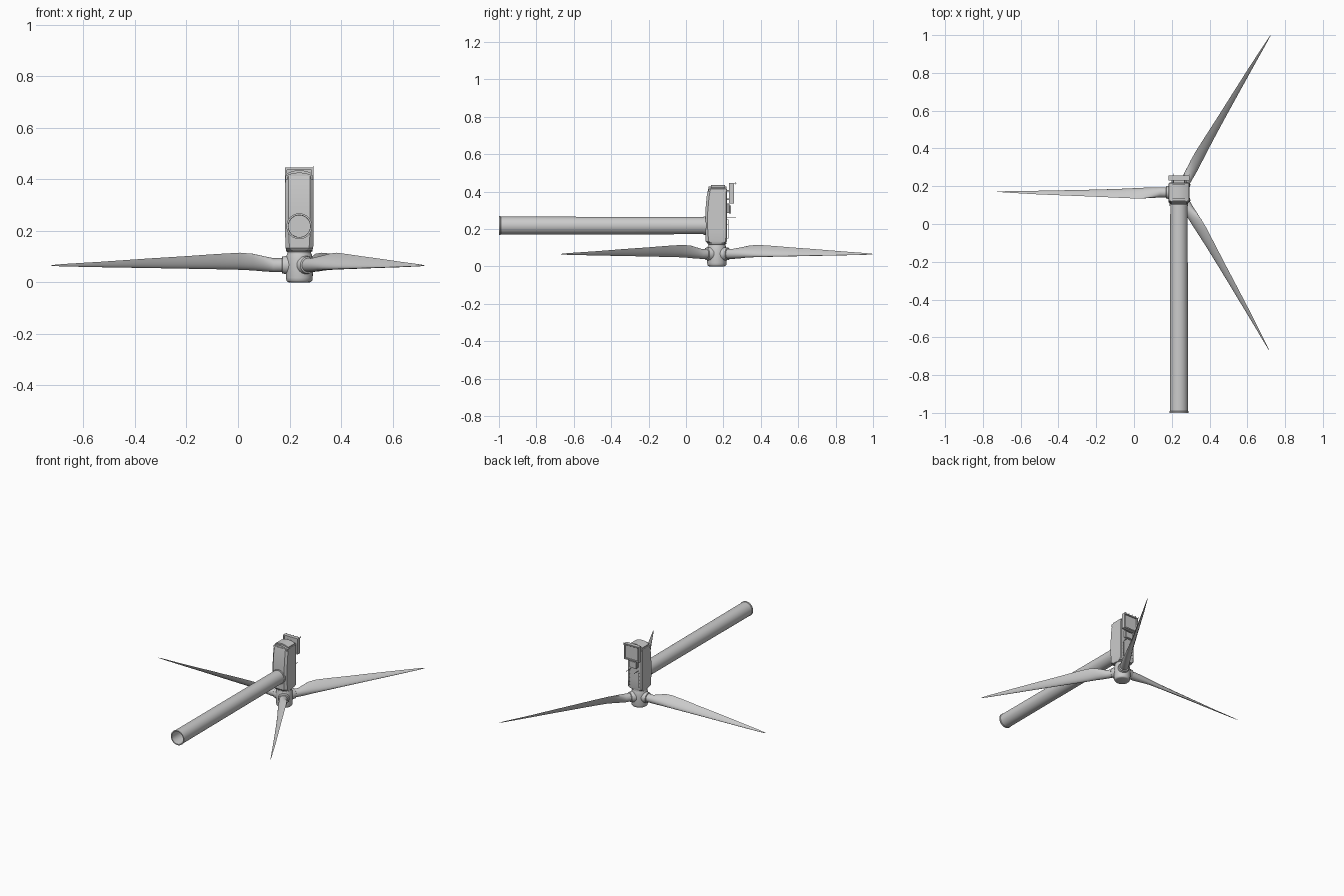
import bpy, bmesh
from math import sin, cos, pi, radians
from mathutils import Vector, Matrix

if "Cube" in bpy.data.objects:
    bpy.data.objects.remove(bpy.data.objects["Cube"])

CX, CY, HUB_Z = 0.238, 0.167, 0.067   # rotor axis and blade plane
TOWER_Z = 0.218


def finish(name, bm, smooth=True, angle=35):
    bmesh.ops.recalc_face_normals(bm, faces=bm.faces)
    me = bpy.data.meshes.new(name)
    bm.to_mesh(me)
    bm.free()
    ob = bpy.data.objects.new(name, me)
    bpy.context.collection.objects.link(ob)
    if smooth:
        bpy.ops.object.select_all(action='DESELECT')
        bpy.context.view_layer.objects.active = ob
        ob.select_set(True)
        bpy.ops.object.shade_smooth_by_angle(angle=radians(angle))
    return ob


def loft(name, rings, matrix=Matrix(), caps=True, closed=False, **kw):
    bm = bmesh.new()
    loops = [[bm.verts.new(matrix @ Vector(p)) for p in ring] for ring in rings]
    n = len(loops[0])
    pairs = list(zip(loops, loops[1:])) + ([(loops[-1], loops[0])] if closed else [])
    for a, b in pairs:
        for i in range(n):
            j = (i + 1) % n
            bm.faces.new((a[i], a[j], b[j], b[i]))
    if caps and not closed:
        bm.faces.new(loops[0])
        bm.faces.new(loops[-1])
    return finish(name, bm, **kw)


def circle(r, z, n=48):
    return [(r * cos(2 * pi * i / n), r * sin(2 * pi * i / n), z) for i in range(n)]


def box(name, x0, x1, y0, y1, z0, z1, bevel=0.0):
    bm = bmesh.new()
    size = Vector((x1 - x0, y1 - y0, z1 - z0))
    mid = Vector(((x0 + x1) / 2, (y0 + y1) / 2, (z0 + z1) / 2))
    bmesh.ops.create_cube(bm, size=1, matrix=Matrix.Translation(mid) @ Matrix.Diagonal((*size, 1)))
    if bevel:
        bmesh.ops.bevel(bm, geom=bm.edges[:], offset=bevel, segments=2, affect='EDGES', profile=0.5)
    return finish(name, bm, smooth=False)


# Tower: hollow tapered tube along y with a flange at the foot
tower_m = Matrix.Translation((CX, 0, TOWER_Z)) @ Matrix.Rotation(radians(-90), 4, 'X')
tower = [(0.050, -1), (0.050, -0.992), (0.048, -0.99), (0.046, 0.10), (0.046, 0.115),
         (0.042, 0.115), (0.042, -0.99), (0.043, -1)]
loft("tower", [circle(r, y) for r, y in tower], tower_m, closed=True)
loft("yaw_ring", [circle(0.049, 0.094), circle(0.049, 0.112)], tower_m)

# Nacelle: chamfered box lofted along the rotor axis
def nacelle_ring(hw, y0, y1, c_low, c_top, z):
    return [(CX - hw, y0 + c_low, z), (CX - hw + c_low, y0, z), (CX + hw - c_low, y0, z),
            (CX + hw, y0 + c_low, z), (CX + hw, y1 - c_top, z), (CX + hw - c_top, y1, z),
            (CX - hw + c_top, y1, z), (CX - hw, y1 - c_top, z)]

sections = [(0.050, 0.113, 0.214, 0.022, 0.014, 0.124), (0.054, 0.105, 0.218, 0.016, 0.006, 0.134),
            (0.055, 0.103, 0.219, 0.013, 0.005, 0.20), (0.055, 0.103, 0.219, 0.013, 0.005, 0.29),
            (0.055, 0.110, 0.219, 0.013, 0.005, 0.37), (0.054, 0.118, 0.218, 0.013, 0.005, 0.413)]
loft("nacelle", [nacelle_ring(*s) for s in sections], angle=25)

# Arched rear covers, stepped
def arch(name, hw, y0, y1, z_side, z_mid):
    top = [(CX + hw * t, z_mid - (z_mid - z_side) * t * t) for t in [i / 8 - 1 for i in range(17)]]
    prof = [(CX - hw, 0.40)] + top + [(CX + hw, 0.40)]
    loft(name, [[(x, y, z) for x, z in prof] for y in (y0, y1)])

arch("rear_cover", 0.053, 0.121, 0.217, 0.414, 0.426)
arch("rear_vent", 0.050, 0.135, 0.208, 0.422, 0.435)

# Bearing neck between hub and nacelle
axis = Matrix.Translation((CX, CY - 0.002, 0))
loft("main_bearing", [circle(0.046, 0.10), circle(0.046, 0.118), circle(0.051, 0.12),
                      circle(0.051, 0.126)], axis)

# Hub with softly rounded nose
hub = [(0.040, 0.0), (0.046, 0.002), (0.050, 0.007), (0.052, 0.018), (0.053, 0.06),
       (0.052, 0.09), (0.049, 0.105), (0.047, 0.112)]
loft("hub", [circle(r, z) for r, z in hub], axis)

# Blades: radius, leading edge (t, z), trailing edge (t, z), thickness, airfoil blend
stations = [(0.05, -.018, -.020, .018, .020, .054, 0), (0.10, -.018, -.020, .018, .020, .054, 0),
            (0.14, -.019, -.019, .025, .033, .049, .4), (0.18, -.019, -.017, .031, .044, .040, .8),
            (0.23, -.019, -.016, .032, .048, .030, 1), (0.32, -.016, -.015, .028, .043, .022, 1),
            (0.45, -.013, -.013, .022, .034, .016, 1), (0.58, -.011, -.011, .017, .026, .011, 1),
            (0.77, -.008, -.008, .009, .013, .006, 1), (0.92, -.006, -.005, .000, .004, .003, 1),
            (0.962, -.005, -.003, -.003, .000, .001, 1)]

def blade_ring(r, t0, z0, t1, z1, th, w, n=32):
    le, te = Vector((t0, z0)), Vector((t1, z1))
    d = (te - le).normalized()
    nor = Vector((-d.y, d.x))
    ring = []
    for i in range(n):
        a = 2 * pi * i / n
        u = 0.5 * (1 - cos(a))
        h = 0.5 * th * sin(a) * ((1 - w) + w * 1.35 * (1 - u) ** 0.6)
        p = le.lerp(te, u) + nor * h
        ring.append((r, p.x, p.y))
    return ring

for k, ang in enumerate((60, 180, 300)):
    m = Matrix.Translation((CX, CY, HUB_Z)) @ Matrix.Rotation(radians(ang), 4, 'Z')
    loft(f"blade_{k + 1}", [blade_ring(*s) for s in stations], m, angle=50)
    sock = m @ Matrix.Rotation(radians(90), 4, 'Y')
    loft(f"blade_socket_{k + 1}", [circle(0.036, 0.025), circle(0.035, 0.056), circle(0.033, 0.060),
                                   circle(0.033, 0.066), circle(0.030, 0.068)], sock)

# Cooler frame on the roof: rails, side posts, recessed panel
L, R = CX - 0.055, CX + 0.055
box("cooler_panel", L + 0.006, R - 0.006, 0.236, 0.248, 0.345, 0.438)
for nm, z in (("lower", 0.337), ("upper", 0.437)):
    box(f"cooler_rail_{nm}", L, R, 0.230, 0.256, z, z + 0.008)
for i, x in enumerate((L, R - 0.007)):
    box(f"cooler_side_{i + 1}", x, x + 0.007, 0.230, 0.256, 0.337, 0.445)
for i, x in enumerate((L + 0.015, R - 0.021)):
    for j, z in enumerate((0.355, 0.40)):
        box(f"cooler_leg_{i + 1}_{j + 1}", x, x + 0.006, 0.215, 0.238, z, z + 0.008)

# Row of thin rods at the rear edge of the cooler
for i in range(5):
    x = L + 0.002 + i * 0.0265
    box(f"sensor_rod_{i + 1}", x - 0.001, x + 0.001, 0.252, 0.270, 0.440, 0.443)
box("sensor_tip", R - 0.002, R, 0.262, 0.264, 0.437, 0.452)

# Roof hatch, its raised lid and two thin masts
box("roof_hatch", CX - 0.030, CX + 0.030, 0.214, 0.232, 0.285, 0.335, 0.003)
box("hatch_lid", CX - 0.026, CX + 0.026, 0.231, 0.241, 0.282, 0.325, 0.002)
for i, s in enumerate((-1, 1)):
    box(f"mast_{i + 1}", CX + s * 0.03 - 0.001, CX + s * 0.03 + 0.001, 0.215, 0.268, 0.261, 0.264)

# Grab rails on the roof
for s, side in ((-1, "left"), (1, "right")):
    x = CX + s * 0.036
    box(f"grab_rail_{side}", x - 0.001, x + 0.001, 0.225, 0.227, 0.15, 0.25)
    for i in range(5):
        z = 0.15 + i * 0.0245
        box(f"rail_post_{side}_{i + 1}", x - 0.001, x + 0.001, 0.216, 0.227, z, z + 0.002)
